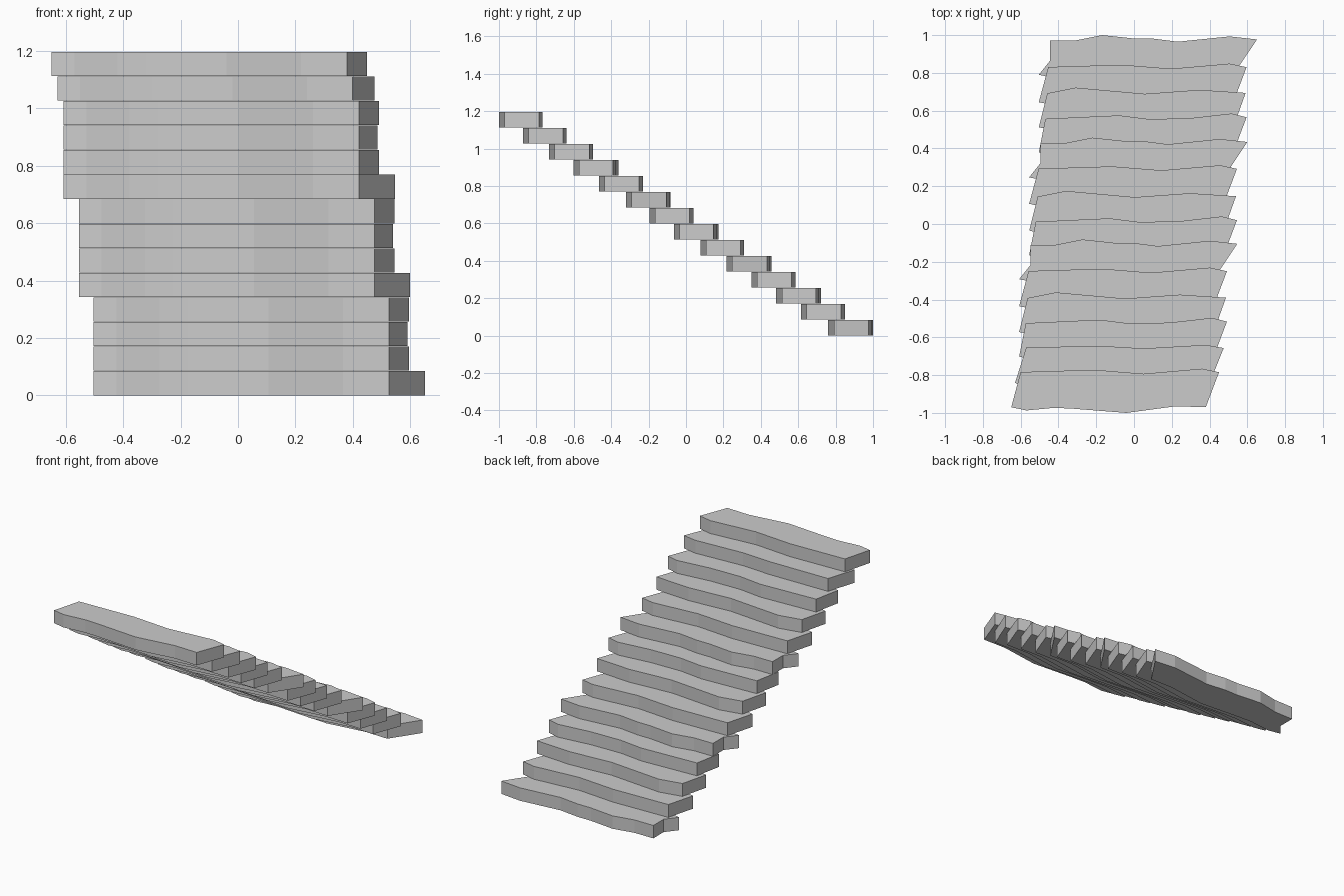
import bpy, bmesh

if "Cube" in bpy.data.objects:
    bpy.data.objects.remove(bpy.data.objects["Cube"])

# Shared front edge, left to right (x, y from the foremost point)
FRONT = [(-.65, .03), (-.57, .013), (-.42, .027), (-.32, .022),
         (-.04, .0), (.22, .035), (.38, .03)]

# Back edges, right to left, one per chipped stone variant
BACK_A = [(.45, .215), (.36, .234), (.05, .207), (-.21, .228), (-.6, .216)]
BACK_B = [(.45, .215), (.37, .235), (.15, .21), (-.065, .205), (-.225, .225), (-.615, .207)]
BACK_C = [(.445, .212), (.2, .228), (-.09, .207), (-.455, .24), (-.605, .21)]
BACK_D = [(.505, .217), (.36, .233), (.085, .205), (-.05, .222), (-.145, .222),
          (-.315, .24), (-.455, .212), (-.59, .212), (-.59, .105)]
BACK_E = [(.455, .215), (.36, .232), (.03, .213), (-.17, .225), (-.59, .22)]

# Steps from the top: sideways shift and foremost y
SHIFTS = [0, .02] + [.042] * 4 + [.095] * 4 + [.146] * 4
FRONT_Y = [-1, -.872, -.732, -.602, -.465, -.322, -.195,
           -.065, .077, .217, .35, .482, .615, .76]
BACKS = [BACK_A, BACK_E] + [BACK_B, BACK_C, BACK_A, BACK_D] * 3
RISE, THICK = .0856, .0842


def slab(name, outline, dx, dy, z):
    """Extrude a flat outline into a stone slab."""
    bm = bmesh.new()
    face = bm.faces.new([bm.verts.new((x + dx, y + dy, z)) for x, y in outline])
    ext = bmesh.ops.extrude_face_region(bm, geom=[face])
    top = [v for v in ext["geom"] if isinstance(v, bmesh.types.BMVert)]
    bmesh.ops.translate(bm, verts=top, vec=(0, 0, THICK))
    bmesh.ops.recalc_face_normals(bm, faces=bm.faces)
    mesh = bpy.data.meshes.new(name)
    bm.to_mesh(mesh)
    bm.free()
    bpy.context.collection.objects.link(bpy.data.objects.new(name, mesh))


# Flight of fourteen stone steps
for i, (dx, y, back) in enumerate(zip(SHIFTS, FRONT_Y, BACKS)):
    slab(f"stone_step_{14 - i:02d}", FRONT + back, dx, y, RISE * (13 - i))
